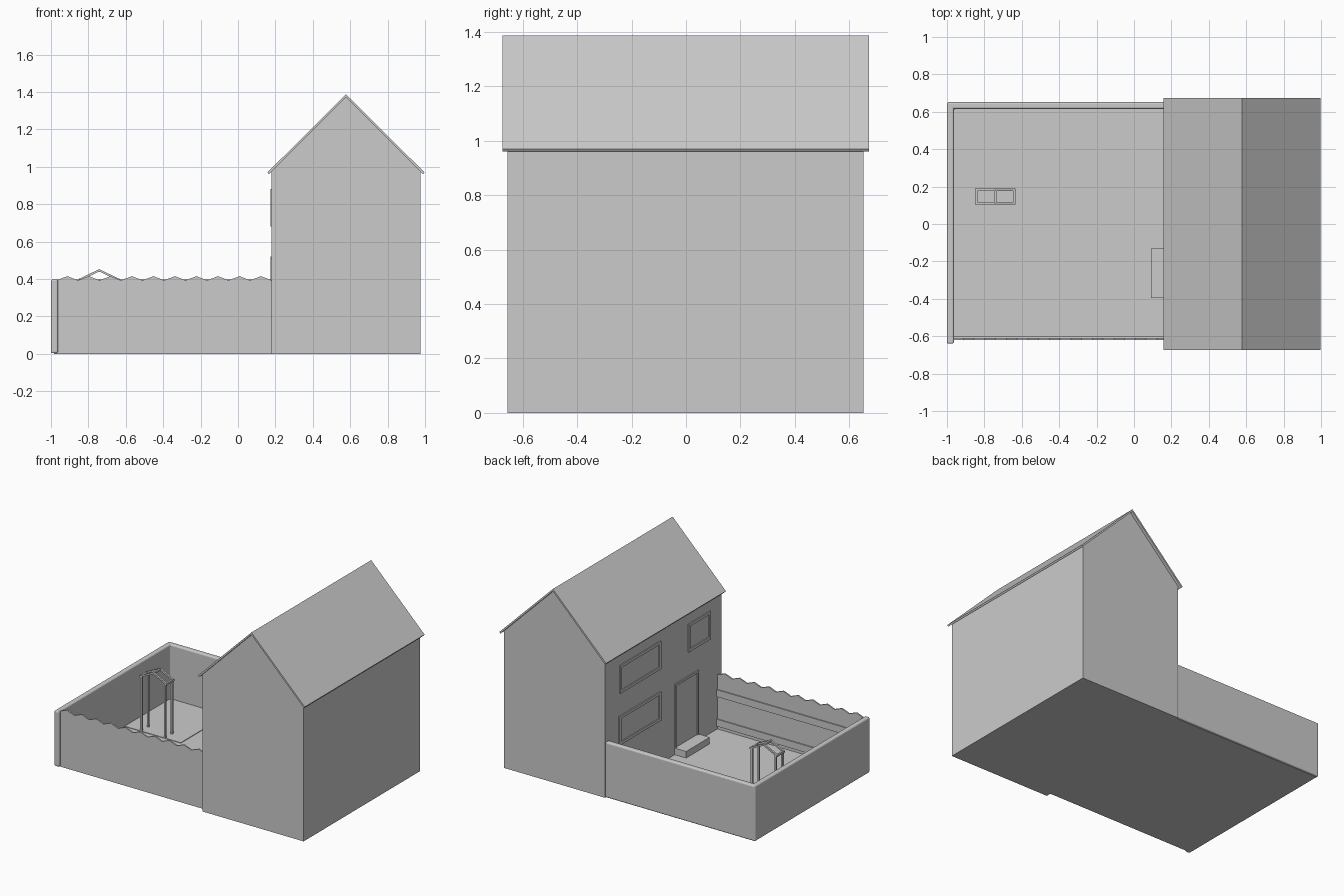
import bpy, bmesh
from math import pi, cos, sin

if "Cube" in bpy.data.objects:
    bpy.data.objects.remove(bpy.data.objects["Cube"])


def make(name, bm, bevel=0):
    bmesh.ops.recalc_face_normals(bm, faces=bm.faces)
    me = bpy.data.meshes.new(name)
    bm.to_mesh(me)
    bm.free()
    ob = bpy.data.objects.new(name, me)
    bpy.context.collection.objects.link(ob)
    if bevel:
        m = ob.modifiers.new("bevel", 'BEVEL')
        m.width, m.segments = bevel, 3
        m.limit_method = 'ANGLE'
    return ob


def prism(name, pts, offset, bevel=0):
    """Extrude a closed 3D outline by an offset vector."""
    bm = bmesh.new()
    f = bm.faces.new([bm.verts.new(p) for p in pts])
    r = bmesh.ops.extrude_face_region(bm, geom=[f])
    vs = [g for g in r['geom'] if isinstance(g, bmesh.types.BMVert)]
    bmesh.ops.translate(bm, verts=vs, vec=offset)
    return make(name, bm, bevel)


def box(name, x0, x1, y0, y1, z0, z1, bevel=0):
    return prism(name, [(x0, y0, z0), (x1, y0, z0), (x1, y1, z0), (x0, y1, z0)],
                 (0, 0, z1 - z0), bevel)


def profile_xz(name, pts, y0, y1):
    return prism(name, [(x, y0, z) for x, z in pts], (0, y1 - y0, 0))


# House body and roof
FACE = 0.18
profile_xz("house_body", [(FACE, 0), (0.975, 0), (0.975, 0.975), (0.577, 1.373), (FACE, 0.975)],
           -0.655, 0.652)
profile_xz("roof", [(0.158, 0.97), (0.577, 1.387), (0.997, 0.97), (0.99, 0.96),
                    (0.577, 1.371), (0.166, 0.96)], -0.674, 0.673)


# Windows and door on the garden side
def frame(name, y0, y1, z0, z1, w=0.02):
    xa, xb = FACE - 0.007, FACE + 0.01
    box(name + "_left", xa, xb, y0, y0 + w, z0, z1)
    box(name + "_right", xa, xb, y1 - w, y1, z0, z1)
    box(name + "_top", xa, xb, y0 + w, y1 - w, z1 - w, z1)
    if z0 > 0.1:
        box(name + "_sill", xa, xb, y0 + w, y1 - w, z0, z0 + w)


frame("upper_window", 0.03, 0.49, 0.68, 0.88)
frame("lower_window", 0.03, 0.50, 0.315, 0.52)
frame("small_window", -0.53, -0.28, 0.68, 0.88)
frame("door_frame", -0.395, -0.13, 0.05, 0.51, 0.015)
box("door_step", 0.09, FACE, -0.395, -0.13, 0, 0.055)

# Ground, rear patio and rounded paving beside the house
box("lawn", -0.985, FACE, -0.62, 0.64, 0, 0.008)
box("patio", -0.97, -0.523, 0.103, 0.62, 0.001, 0.012)
arc = [(0.085 - 0.11 * cos(a), 0.1 - 0.11 * sin(a), 0.001)
       for a in [i * pi / 16 for i in range(9)]]
prism("paving", [(FACE, 0.62, 0.001), (-0.025, 0.62, 0.001)] + arc + [(FACE, -0.01, 0.001)],
      (0, 0, 0.009))

# L-shaped boundary wall with rounded edges
prism("boundary_wall", [(-1, -0.64, 0.003), (-0.963, -0.64, 0.003), (-0.963, 0.615, 0.003),
                        (FACE, 0.615, 0.003), (FACE, 0.652, 0.003), (-1, 0.652, 0.003)],
      (0, 0, 0.395), 0.01)

# Front fence with toothed top, rails behind
n = 10
step = (FACE + 0.97) / n
teeth = []
for i in range(n):
    x = FACE - i * step
    teeth += [(x, 0.393), (x - step / 2, 0.415)]
teeth.append((-0.97, 0.393))
profile_xz("fence_panel", [(-0.97, 0.003), (FACE, 0.003)] + teeth, -0.62, -0.61)
for z in (0.055, 0.265):
    box("fence_rail", -0.965, FACE, -0.61, -0.602, z - 0.025, z + 0.025)

# Garden arbour: posts, gable rafters and lengthwise bars
XC, W, T = -0.742, 0.108, 0.013
for y in (0.103, 0.177):
    for s in (-1, 1):
        x = XC + s * (W - 0.015)
        box("arbour_post", x - T / 2, x + T / 2, y, y + T, 0, 0.405)
    profile_xz("arbour_rafters", [(XC - W, 0.40), (XC, 0.453), (XC + W, 0.40), (XC + W, 0.388),
                                  (XC, 0.44), (XC - W, 0.388)], y, y + T)
for x, z in ((XC - W + 0.007, 0.395), (XC, 0.445), (XC + W - 0.007, 0.395)):
    box("arbour_bar", x - T / 2, x + T / 2, 0.103, 0.19, z - T / 2, z + T / 2)
